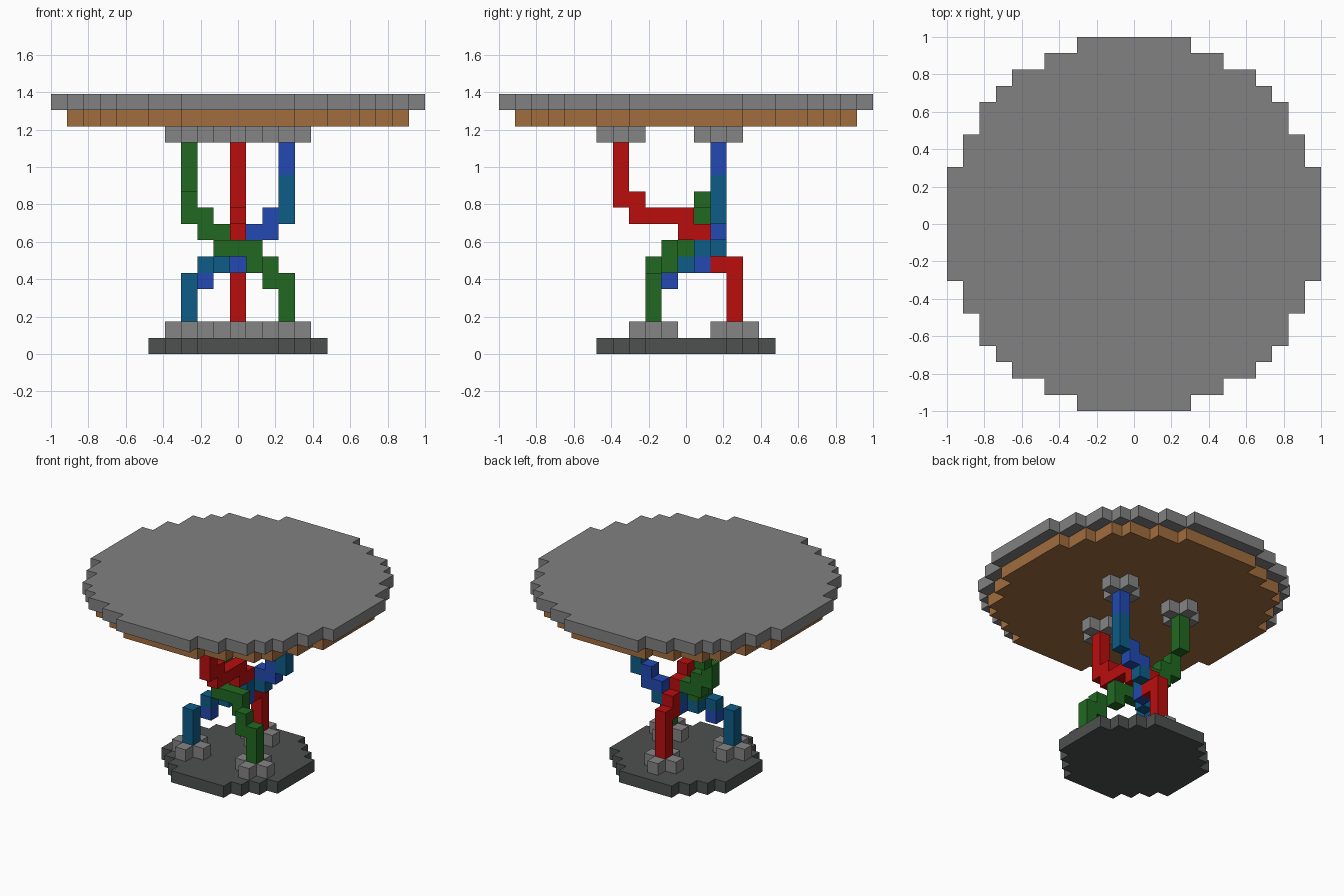
import bpy, bmesh
from mathutils import Vector

cube = bpy.data.objects.get("Cube")
if cube:
    bpy.data.objects.remove(cube, do_unlink=True)

V = 2 / 23  # edge length of one block


def material(name, rgb):
    """Flat material from 0-255 display values."""
    lin = []
    for c in rgb:
        c /= 255
        lin.append(c / 12.92 if c <= 0.04045 else ((c + 0.055) / 1.055) ** 2.4)
    m = bpy.data.materials.new(name)
    m.use_nodes = True
    m.diffuse_color = (*lin, 1)
    m.node_tree.nodes["Principled BSDF"].inputs["Base Color"].default_value = (*lin, 1)
    return m


GREY = material("top grey", (129, 129, 129))
PALE = material("bracket grey", (133, 133, 133))
BROWN = material("wood brown", (160, 109, 62))
DARK = material("base dark grey", (77, 81, 79))
RED = material("red", (186, 13, 13))
GREEN = material("green", (33, 105, 33))
BLUE = material("blue", (34, 73, 178))
TEAL = material("teal", (13, 92, 135))

DIRS = [Vector(d) for d in ((1, 0, 0), (-1, 0, 0), (0, 1, 0),
                            (0, -1, 0), (0, 0, 1), (0, 0, -1))]


def blocks(name, cells, mats):
    """Block object: cells maps (x, y, z) to a material index; only outer faces are made."""
    bm = bmesh.new()
    for cell, mat in cells.items():
        c = Vector(cell)
        for d in DIRS:
            if tuple(int(n) for n in c + d) in cells:
                continue
            u = Vector((d.y, d.z, d.x))
            w = d.cross(u)
            mid = c + Vector((0, 0, 0.5)) + d / 2
            corners = (mid + (u * a + w * b) / 2
                       for a, b in ((-1, -1), (1, -1), (1, 1), (-1, 1)))
            f = bm.faces.new([bm.verts.new(p * V) for p in corners])
            f.material_index = mat
    # merge the blocks and drop the lines inside flat areas
    bmesh.ops.remove_doubles(bm, verts=bm.verts, dist=1e-4)
    bmesh.ops.dissolve_limit(bm, angle_limit=0.01, verts=bm.verts, edges=bm.edges,
                             delimit={'MATERIAL'})
    mesh = bpy.data.meshes.new(name)
    bm.to_mesh(mesh)
    bm.free()
    for m in mats:
        mesh.materials.append(m)
    ob = bpy.data.objects.new(name, mesh)
    bpy.context.collection.objects.link(ob)
    return ob


def disc(name, r2, z, mat):
    """One-block-thick stepped disc; r2 is the squared radius in blocks."""
    n = range(-12, 13)
    blocks(name, {(x, y, z): 0 for x in n for y in n if x * x + y * y <= r2}, [mat])


def plus(name, x, y, z):
    """Cross-shaped bracket around a leg end."""
    arms = ((0, 0), (1, 0), (-1, 0), (0, 1), (0, -1))
    blocks(name, {(x + a, y + b, z): 0 for a, b in arms}, [PALE])


def post(x, y, z0, z1):
    return [(x, y, z) for z in range(z0, z1 + 1)]


# Base, wooden underside and table top
disc("base", 30, 0, DARK)
disc("underside", 113, 14, BROWN)
disc("table_top", 132, 15, GREY)

# Brackets where the legs meet base and top
for colour, foot, head in (("red", (0, 3), (0, -4)),
                           ("green", (3, -2), (-3, 2)),
                           ("blue", (-3, -2), (3, 2))):
    plus(colour + "_foot_bracket", *foot, 1)
    plus(colour + "_top_bracket", *head, 13)

# Red leg: runs from back to front
red = (post(0, 3, 2, 5) + [(0, 2, 5), (0, 2, 6), (0, 1, 7), (0, 0, 7)]
       + [(0, y, 8) for y in range(-3, 1)] + [(0, -3, 9)] + post(0, -4, 9, 12))
blocks("red_leg", {c: 0 for c in red}, [RED])

# Green leg: crosses from front left to back right
green = (post(3, -2, 2, 4) + [(2, -2, 4), (2, -2, 5), (1, -1, 5)]
         + [(x, -1, 6) for x in (1, 0, -1)]
         + [(-1, 0, 6), (-1, 1, 7), (-2, 1, 7), (-2, 1, 8)]
         + post(-3, 1, 8, 9) + post(-3, 2, 10, 12))
blocks("green_leg", {c: 0 for c in green}, [GREEN])

# Blue leg: crosses from front right to back left, in alternating blue and teal
teal = (post(-3, -2, 2, 4) + [(-2, -1, 5), (-1, 0, 5), (0, 1, 6), (1, 2, 6)]
        + post(3, 2, 8, 10))
blue = [(-2, -1, 4), (0, 1, 5), (1, 2, 7), (2, 2, 7), (2, 2, 8)] + post(3, 2, 11, 12)
blocks("blue_leg", {**{c: 0 for c in blue}, **{c: 1 for c in teal}}, [BLUE, TEAL])
